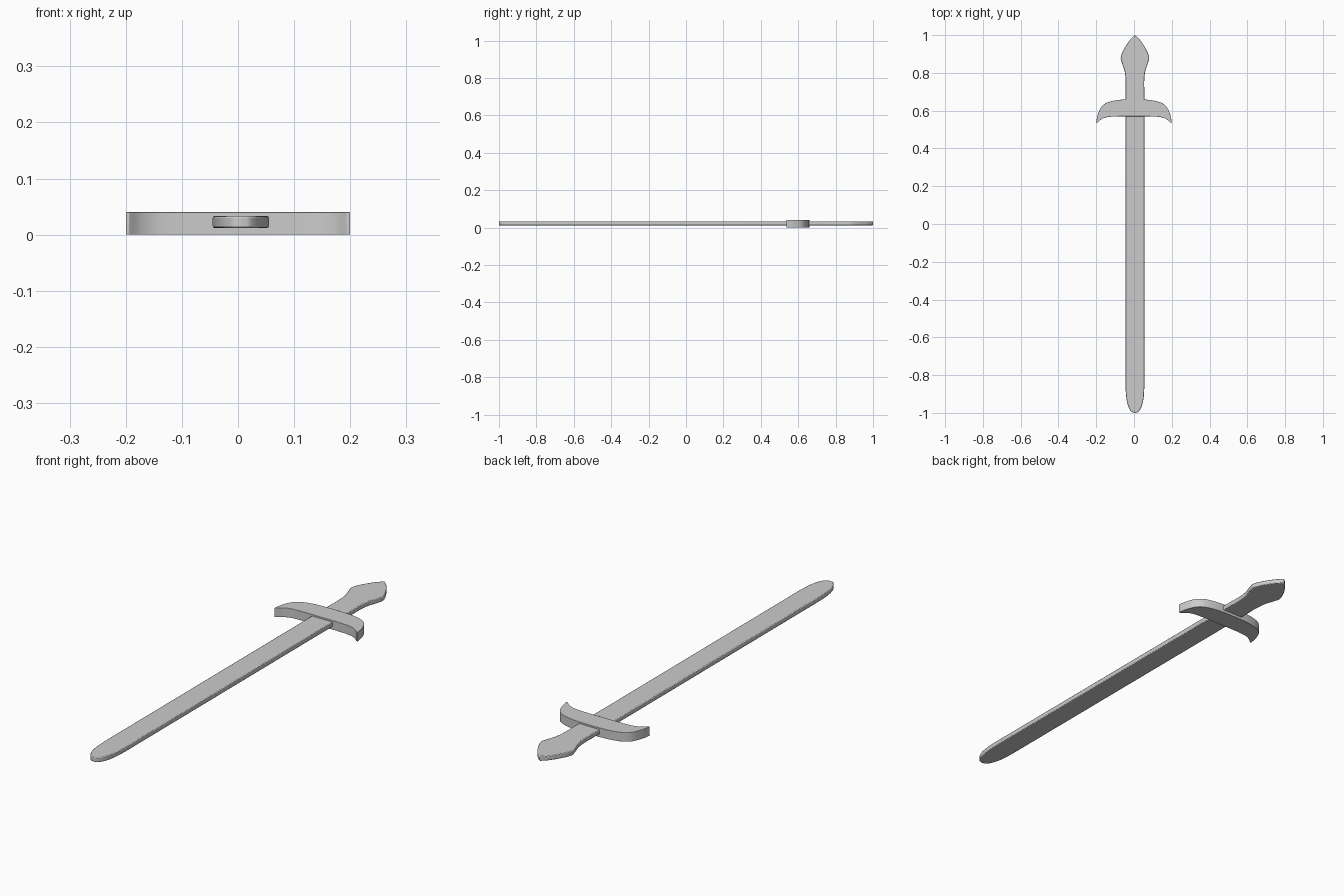
import bpy, bmesh
from mathutils import Vector

if "Cube" in bpy.data.objects:
    bpy.data.objects.remove(bpy.data.objects["Cube"])


def smooth_run(pts, steps=6):
    """Catmull-Rom curve through the given 2D points."""
    p = [Vector(q) for q in pts]
    p = [2 * p[0] - p[1]] + p + [2 * p[-1] - p[-2]]
    out = []
    for i in range(1, len(p) - 2):
        a, b, c, d = p[i - 1:i + 3]
        for s in range(steps):
            t = s / steps
            out.append(0.5 * (2 * b + (c - a) * t + (2 * a - 5 * b + 4 * c - d) * t * t
                              + (3 * b - a - 3 * c + d) * t ** 3))
    return out + [p[-2]]


def plate(name, half, cx, z0, z1, bevel):
    """Mirror a right-hand half outline about x = cx and give it thickness."""
    left = [Vector((-q.x, q.y)) for q in reversed(half) if q.x > 1e-5]
    bm = bmesh.new()
    face = bm.faces.new([bm.verts.new((q.x + cx, q.y, z0)) for q in half + left])
    ext = bmesh.ops.extrude_face_region(bm, geom=[face])
    top = [v for v in ext["geom"] if isinstance(v, bmesh.types.BMVert)]
    bmesh.ops.translate(bm, verts=top, vec=(0, 0, z1 - z0))
    bmesh.ops.recalc_face_normals(bm, faces=bm.faces)
    mesh = bpy.data.meshes.new(name)
    bm.to_mesh(mesh)
    bm.free()
    ob = bpy.data.objects.new(name, mesh)
    bpy.context.collection.objects.link(ob)
    mod = ob.modifiers.new("soft_edge", "BEVEL")
    mod.width = bevel
    mod.segments = 2
    mod.limit_method = "ANGLE"
    bpy.ops.object.select_all(action="DESELECT")
    ob.select_set(True)
    bpy.context.view_layer.objects.active = ob
    bpy.ops.object.shade_smooth_by_angle()
    return ob


# Blade: straight sides with a rounded end
tip = smooth_run([(0.05, -0.86), (0.046, -0.92), (0.035, -0.967), (0.018, -0.994), (0, -1.0)])
plate("blade", [Vector((0, 0.6)), Vector((0.05, 0.6))] + tip, 0.005, 0.012, 0.033, 0.003)

# Grip flaring into the pointed pommel
grip = smooth_run([(0, 1.0), (0.026, 0.975), (0.056, 0.93), (0.075, 0.885),
                   (0.068, 0.85), (0.054, 0.805), (0.049, 0.75), (0.05, 0.7), (0.05, 0.6)])
plate("grip_and_pommel", grip + [Vector((0, 0.6))], 0.005, 0.012, 0.033, 0.003)

# Crossguard: bowed bar with tips curling towards the blade
outer = smooth_run([(0, 0.66), (0.08, 0.657), (0.142, 0.643), (0.175, 0.617), (0.193, 0.575), (0.2, 0.536)])
inner = smooth_run([(0.194, 0.536), (0.172, 0.554), (0.14, 0.566), (0.08, 0.57), (0, 0.57)])
plate("crossguard", outer + inner, 0, 0, 0.04, 0.001)
